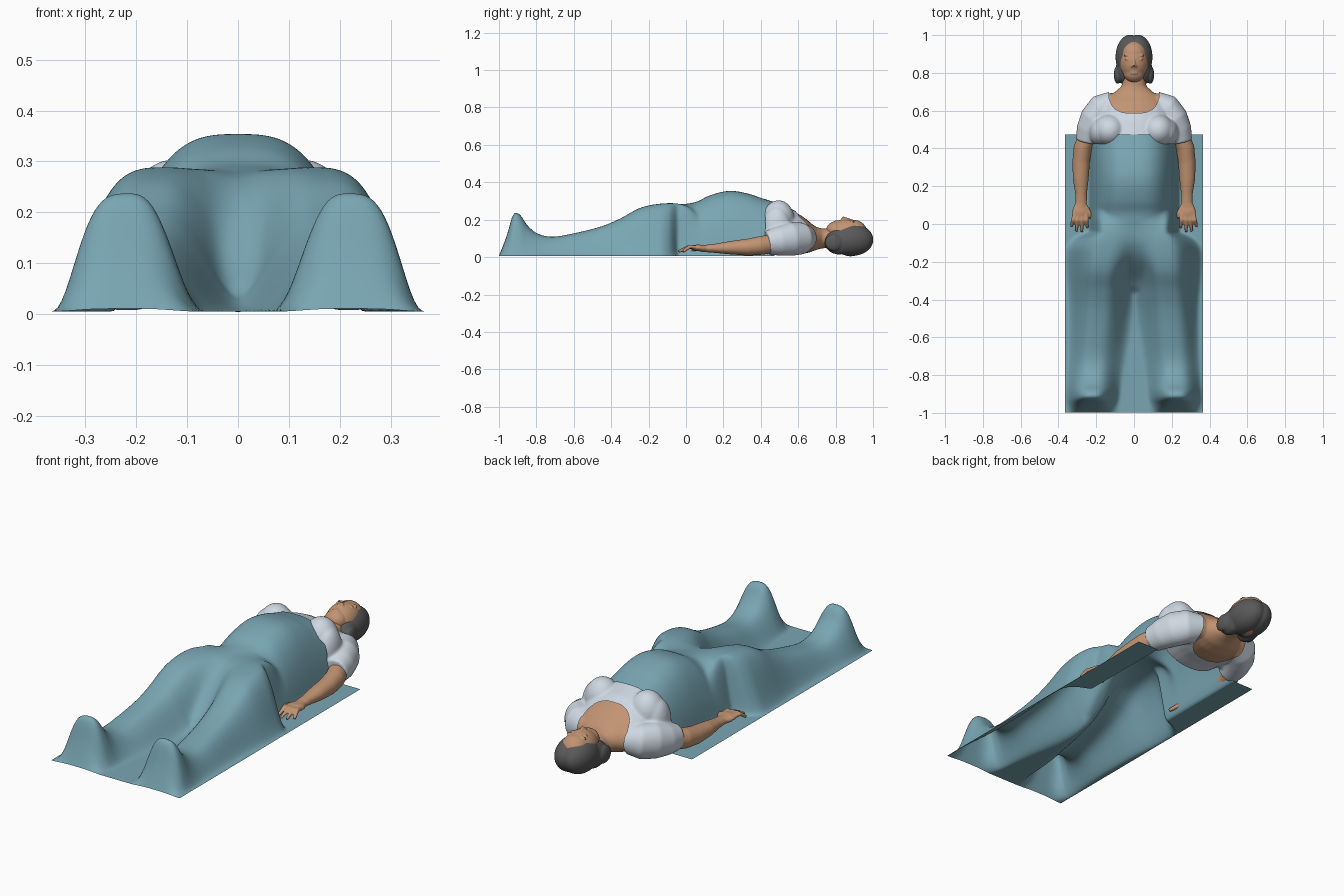
import bpy, bmesh
from math import cos, sin, pi, hypot
from mathutils import Vector, Matrix

if "Cube" in bpy.data.objects:
    bpy.data.objects.remove(bpy.data.objects["Cube"])


def material(name, rgb):
    mat = bpy.data.materials.new(name)
    mat.use_nodes = True
    mat.diffuse_color = (*rgb, 1)
    mat.node_tree.nodes["Principled BSDF"].inputs["Base Color"].default_value = (*rgb, 1)
    return mat


SKIN = material("warm skin", (0.54, 0.295, 0.17))
HAIR = material("dark grey hair", (0.1, 0.1, 0.1))
CLOTH = material("pale blue blouse", (0.62, 0.69, 0.77))
SHEET = material("teal blanket", (0.19, 0.38, 0.45))


def blob(bm, loc, scale):
    """Ellipsoid."""
    matrix = Matrix.Translation(loc) @ Matrix.Diagonal((*scale, 1))
    bmesh.ops.create_uvsphere(bm, u_segments=32, v_segments=20, radius=1, matrix=matrix)


def limb(bm, points, side=1, grow=0, sides=28):
    """Capped tube of elliptical rings; each point is x, y, z, half width, half height."""
    centres = [Vector((p[0] * side, p[1], p[2])) for p in points]
    rings = []
    for i, p in enumerate(points):
        along = (centres[min(i + 1, len(points) - 1)] - centres[max(i - 1, 0)]).normalized()
        across = along.cross(Vector((0, 0, 1))).normalized()
        lift = across.cross(along)
        rings.append([bm.verts.new(centres[i] + across * cos(a) * (p[3] + grow)
                                   + lift * sin(a) * (p[4] + grow))
                      for a in (2 * pi * k / sides for k in range(sides))])
    for low, high in zip(rings, rings[1:]):
        for k in range(sides):
            n = (k + 1) % sides
            bm.faces.new((low[k], low[n], high[n], high[k]))
    bm.faces.new(rings[0])
    bm.faces.new(rings[-1])


def finish(name, bm, mat):
    mesh = bpy.data.meshes.new(name)
    bm.to_mesh(mesh)
    bm.free()
    mesh.materials.clear()
    mesh.materials.append(mat)
    mesh.shade_smooth()
    obj = bpy.data.objects.new(name, mesh)
    bpy.context.collection.objects.link(obj)
    return obj


def fuse(name, bm, mat, voxel, smoothing, remove=None):
    """Melt overlapping shapes into one surface, then trim faces by a rule."""
    bmesh.ops.recalc_face_normals(bm, faces=bm.faces)
    obj = finish(name, bm, mat)
    remesh = obj.modifiers.new("Fuse", "REMESH")
    remesh.mode = "VOXEL"
    remesh.voxel_size = voxel
    soft = obj.modifiers.new("Soften", "SMOOTH")
    soft.factor = 0.5
    soft.iterations = smoothing
    bpy.context.view_layer.update()
    fused = bmesh.new()
    fused.from_object(obj, bpy.context.evaluated_depsgraph_get())
    bpy.data.objects.remove(obj)
    if remove:
        gone = [f for f in fused.faces if remove(f.calc_center_median())]
        bmesh.ops.delete(fused, geom=gone, context="FACES")
        for _ in range(6):
            rim = [v for v in fused.verts if v.is_boundary]
            bmesh.ops.smooth_vert(fused, verts=rim, factor=0.5,
                                  use_axis_x=True, use_axis_y=True, use_axis_z=True)
    for f in fused.faces:
        f.material_index = 0
    return finish(name, fused, mat)


def curve(keys):
    """Smooth interpolation through (position, value) keys."""
    def slope(i):
        a, b = keys[max(i - 1, 0)], keys[min(i + 1, len(keys) - 1)]
        return (b[1] - a[1]) / (b[0] - a[0])

    def value(y):
        if y <= keys[0][0]:
            return keys[0][1]
        for i in range(len(keys) - 1):
            (a, va), (b, vb) = keys[i], keys[i + 1]
            if y <= b:
                h = b - a
                t = (y - a) / h
                return (va * (1 + 2 * t) * (1 - t) ** 2 + vb * t * t * (3 - 2 * t)
                        + h * t * (1 - t) * (slope(i) * (1 - t) - slope(i + 1) * t))
        return keys[-1][1]
    return value


# Blanket: a sheet draped over feet, legs and belly
leg_height = curve([(-1, 0), (-.955, .12), (-.925, .222), (-.89, .224), (-.85, .167), (-.8, .124),
                    (-.72, .104), (-.6, .122), (-.45, .16), (-.35, .202), (-.25, .256),
                    (-.15, .279), (-.04, .28), (.03, .25), (.09, .16), (.15, 0)])
leg_centre = curve([(-.95, .215), (-.8, .21), (-.45, .18), (-.1, .15)])
leg_inner = curve([(-.95, .135), (-.7, .16), (-.4, .18), (-.25, .21), (-.1, .36), (0, .4)])
leg_outer = curve([(-.95, .15), (-.7, .15), (-.45, .17), (-.15, .21), (-.085, .18), (-.045, .09)])
belly_height = curve([(-.4, 0), (-.3, .09), (-.2, .19), (-.1, .255), (0, .279), (.06, .292),
                      (.12, .322), (.2, .345), (.26, .348), (.34, .332), (.4, .312), (.475, .288)])


def drape(x, y):
    offset = hypot(x, 0.025) - leg_centre(y)
    width, power = (leg_outer(y), 1.8) if offset > 0 else (leg_inner(y), 1.35)
    t = min(abs(offset) / width, 1) ** power
    leg = leg_height(y) * (0.5 + 0.5 * cos(pi * t))
    belly = belly_height(y) * (1 - min(abs(x) / 0.235, 1) ** 3) ** 0.7
    blend = max(0.04 - abs(leg - belly), 0) ** 2 / 0.16 if min(leg, belly) > 0.04 else 0
    return 0.005 + max(leg, belly, 0) + blend


bm = bmesh.new()
bmesh.ops.create_grid(bm, x_segments=100, y_segments=190, size=1)
for v in bm.verts:
    x, y = v.co.x * 0.369, -0.2625 + v.co.y * 0.7395
    v.co = (x, y, drape(x, y))
blanket = finish("blanket", bm, SHEET)
soft = blanket.modifiers.new("Soften", "SMOOTH")
soft.iterations = 5

# Torso profile shared by the skin and the blouse
TORSO = [(0, .39, .15, .18, .13), (0, .45, .15, .19, .133), (0, .52, .138, .195, .123),
         (0, .58, .12, .19, .11), (0, .63, .106, .178, .094), (0, .67, .1, .145, .075),
         (0, .7, .1, .1, .06), (0, .73, .1, .066, .053), (0, .8, .1, .055, .052)]
SLEEVE = [(.1, .65, .105, .05, .055), (.17, .615, .1, .068, .078), (.21, .56, .096, .068, .082),
          (.235, .5, .086, .062, .072), (.249, .435, .077, .052, .057)]
ARM = [(.2, .58, .1, .05, .06), (.25, .46, .072, .047, .05), (.272, .4, .062, .048, .05),
       (.28, .33, .053, .046, .045), (.282, .24, .05, .042, .036), (.28, .16, .047, .031, .025),
       (.28, .11, .046, .03, .02), (.285, .075, .047, .04, .018)]

# Neck, chest and shoulders
bm = bmesh.new()
limb(bm, TORSO)
for s in (1, -1):
    limb(bm, SLEEVE[:3], s)
fuse("neck_and_chest", bm, SKIN, 0.006, 10, remove=lambda c: c.y < 0.5)

# Blouse with bust, sleeves and a scooped neckline
bm = bmesh.new()
limb(bm, TORSO, grow=0.008)
for s in (1, -1):
    limb(bm, SLEEVE, s, grow=0.008)
    blob(bm, (s * .128, .495, .2), (.085, .085, .104))
    blob(bm, (s * .18, .485, .16), (.055, .075, .11))


def outside_blouse(c):
    depth = 0.13 if c.z > 0.1 else 0.17
    return c.y < 0.422 or abs(c.x / 0.13) ** 3 + (max(0, 0.72 - c.y) / depth) ** 3 < 1


fuse("blouse", bm, CLOTH, 0.006, 14, remove=outside_blouse)

# Arms and hands
FINGERS = [(.255, .247, -.02), (.275, .276, -.042), (.295, .305, -.038), (.313, .332, -.015)]
for s, label in ((1, "left"), (-1, "right")):
    bm = bmesh.new()
    limb(bm, ARM, s)
    blob(bm, (s * .285, .065, .05), (.042, .042, .017))
    for root, tip, end in FINGERS:
        middle = (root + tip) / 2
        limb(bm, [(root, .06, .052, .011, .011), (middle, .02, .056, .011, .011),
                  (tip, end, .03, .008, .008)], s, sides=12)
    limb(bm, [(.262, .1, .046, .014, .013), (.235, .055, .045, .012, .012),
              (.217, .012, .033, .009, .009)], s, sides=12)
    fuse(label + "_arm", bm, SKIN, 0.005, 3)

# Head and face
bm = bmesh.new()
blob(bm, (0, .86, .125), (.077, .105, .079))
blob(bm, (0, .9, .125), (.071, .071, .073))
blob(bm, (0, .8, .143), (.056, .05, .048))
blob(bm, (0, .88, .079), (.06, .08, .075))
limb(bm, [(0, .76, .1, .053, .05), (0, .82, .1, .055, .055)])
limb(bm, [(0, .885, .196, .007, .007), (0, .855, .204, .008, .008),
          (0, .836, .208, .01, .011)], sides=16)
for lip in (.797, .806):
    blob(bm, (0, lip, .189), (.021, .005, .007))
for s in (1, -1):
    blob(bm, (s * .01, .836, .202), (.007, .008, .008))
    blob(bm, (s * .033, .872, .192), (.016, .006, .007))
    blob(bm, (s * .034, .893, .188), (.022, .006, .008))
fuse("head", bm, SKIN, 0.0035, 3)

# Hair parted in the middle, gathered at the ears
bm = bmesh.new()
for s in (1, -1):
    blob(bm, (s * .02, .885, .093), (.078, .117, .087))
    blob(bm, (s * .054, .82, .08), (.042, .08, .066))
    blob(bm, (s * .086, .79, .078), (.021, .048, .045))
fuse("hair", bm, HAIR, 0.005, 5)
